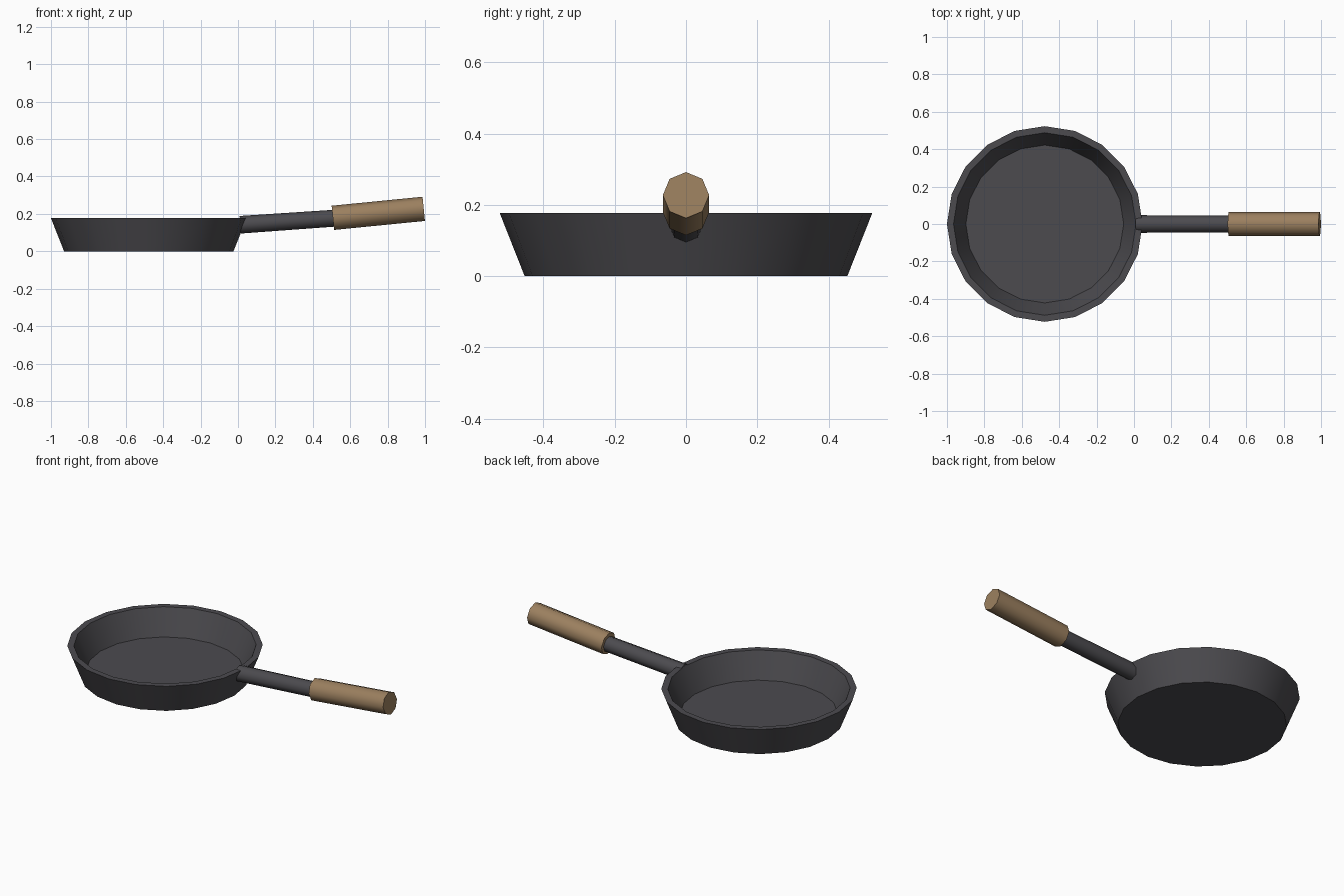
import bpy
import bmesh
import math
from mathutils import Vector

cube = bpy.data.objects.get("Cube")
if cube:
    bpy.data.objects.remove(cube, do_unlink=True)


def make_material(name, color):
    mat = bpy.data.materials.new(name)
    mat.use_nodes = True
    mat.diffuse_color = (*color, 1)
    mat.node_tree.nodes["Principled BSDF"].inputs["Base Color"].default_value = (*color, 1)
    return mat


def add_object(name, bm, mat):
    bmesh.ops.recalc_face_normals(bm, faces=bm.faces)
    mesh = bpy.data.meshes.new(name)
    bm.to_mesh(mesh)
    bm.free()
    mesh.materials.append(mat)
    obj = bpy.data.objects.new(name, mesh)
    bpy.context.collection.objects.link(obj)
    bpy.ops.object.select_all(action="DESELECT")
    obj.select_set(True)
    bpy.context.view_layer.objects.active = obj
    bpy.ops.object.shade_smooth_by_angle(angle=math.radians(50))
    return obj


def lathe(name, profile, sides, mat):
    """Stack rings of (radius, height) and cap both ends."""
    bm = bmesh.new()
    rings = []
    for radius, z in profile:
        rings.append([bm.verts.new((radius * math.cos(math.tau * i / sides),
                                    radius * math.sin(math.tau * i / sides), z))
                      for i in range(sides)])
    for low, high in zip(rings, rings[1:]):
        for i in range(sides):
            j = (i + 1) % sides
            bm.faces.new((low[i], low[j], high[j], high[i]))
    bm.faces.new(rings[0])
    bm.faces.new(rings[-1])
    return add_object(name, bm, mat)


def bar(name, start, end, r_start, r_end, mat):
    """Eight-sided bar between two points, with a corner on top."""
    start, end = Vector(start), Vector(end)
    axis = end - start
    obj = lathe(name, [(r_start, 0), (r_end, axis.length)], 8, mat)
    obj.location = start
    obj.rotation_euler = (0, math.acos(axis.normalized().z), 0)
    return obj


iron = make_material("dark iron", (0.072, 0.070, 0.078))
wood = make_material("brown wood", (0.33, 0.215, 0.115))

# Pan bowl: outer wall, flat rim, inner wall and cooking floor
pan = lathe("pan_bowl", [(0.453, 0), (0.523, 0.177), (0.488, 0.177), (0.422, 0.029)], 20, iron)
pan.location.x = -0.477

# Metal handle rod and wooden grip
bar("handle_rod", (0.012, 0, 0.142), (0.53, 0, 0.178), 0.047, 0.045, iron)
bar("handle_grip", (0.507, 0, 0.179), (0.993, 0, 0.227), 0.065, 0.065, wood)
